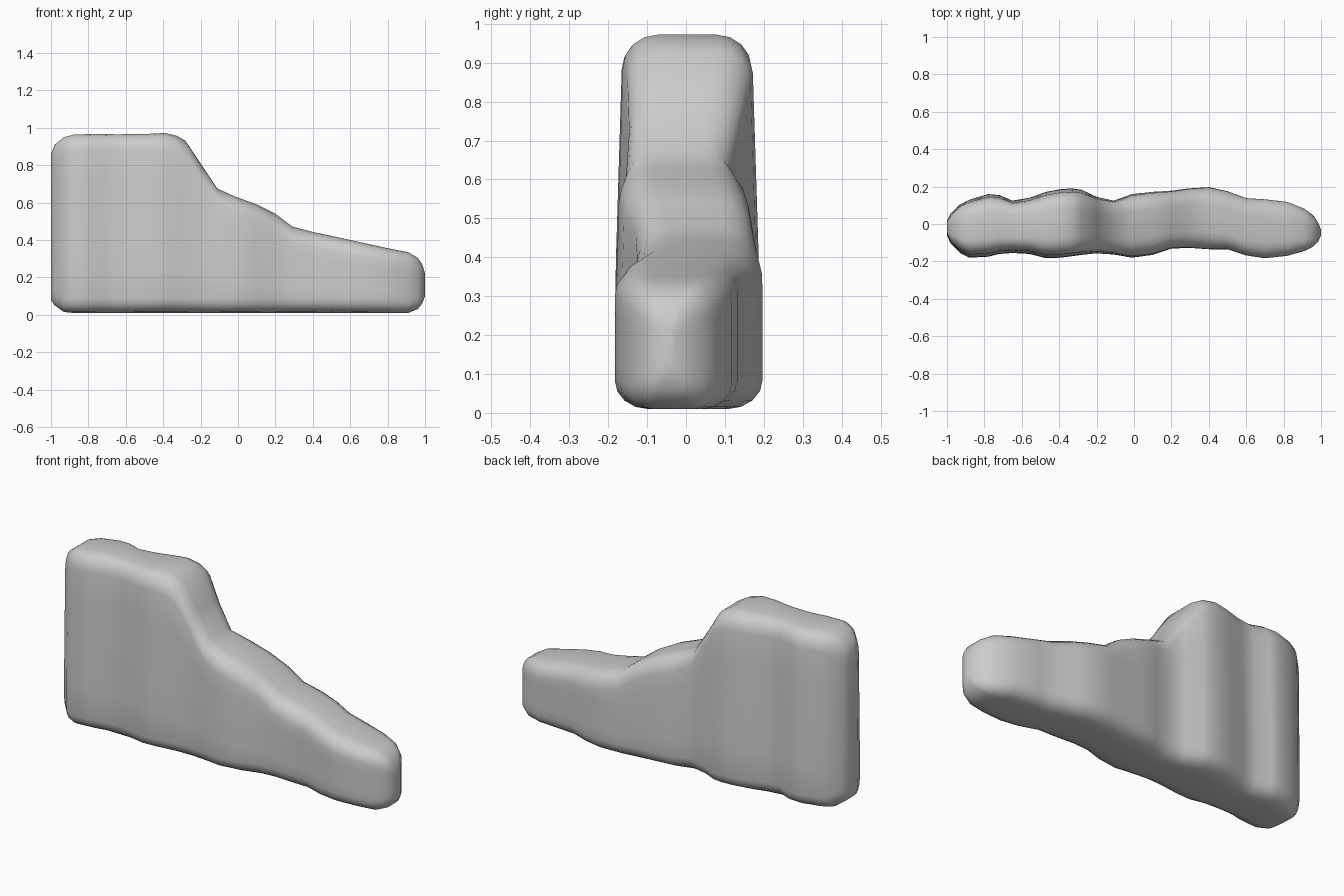
import bpy, bmesh, math

# stations along the wall: x, front y, back y, bottom z, top z
STATIONS = [
    (-1.00, -0.06, 0.02, 0.08, 0.86), (-0.98, -0.105, 0.055, 0.05, 0.91),
    (-0.93, -0.155, 0.105, 0.015, 0.95), (-0.88, -0.18, 0.13, 0.01, 0.963),
    (-0.78, -0.175, 0.16, 0.01, 0.967), (-0.72, -0.16, 0.155, 0.01, 0.967),
    (-0.65, -0.155, 0.125, 0.01, 0.965), (-0.56, -0.16, 0.14, 0.01, 0.966),
    (-0.47, -0.183, 0.172, 0.01, 0.968), (-0.39, -0.18, 0.187, 0.01, 0.972),
    (-0.33, -0.172, 0.19, 0.01, 0.958), (-0.28, -0.165, 0.183, 0.01, 0.93),
    (-0.20, -0.157, 0.145, 0.01, 0.81), (-0.11, -0.163, 0.125, 0.01, 0.675),
    (-0.01, -0.18, 0.16, 0.01, 0.63), (0.10, -0.165, 0.172, 0.01, 0.59),
    (0.20, -0.132, 0.178, 0.01, 0.54), (0.29, -0.127, 0.19, 0.01, 0.472),
    (0.40, -0.135, 0.197, 0.01, 0.443), (0.50, -0.135, 0.175, 0.01, 0.422),
    (0.60, -0.168, 0.138, 0.01, 0.40), (0.70, -0.183, 0.132, 0.01, 0.378),
    (0.82, -0.17, 0.118, 0.01, 0.352), (0.91, -0.145, 0.082, 0.01, 0.335),
    (0.96, -0.12, 0.045, 0.03, 0.305), (0.985, -0.095, 0.005, 0.06, 0.27),
    (1.00, -0.06, -0.03, 0.10, 0.22),
]
SEG = 4   # steps per rounded corner
ROWS = 5  # subdivisions up each side


def section(x, y0, y1, z0, z1):
    """Rounded rectangle across the wall."""
    ry = 0.27 * (y1 - y0)
    rt, rb = min(0.085, 0.2 * (z1 - z0)), min(0.075, 0.2 * (z1 - z0))
    corners = [(y1 - ry, z1 - rt, rt, 0), (y0 + ry, z1 - rt, rt, 1),
               (y0 + ry, z0 + rb, rb, 2), (y1 - ry, z0 + rb, rb, 3)]
    pts = []
    for cy, cz, r, q in corners:
        for i in range(SEG + 1):
            a = (q + i / SEG) * math.pi / 2
            pts.append((x, cy + ry * math.cos(a), cz + r * math.sin(a)))
        if q in (1, 3):
            za, zb = (z1 - rt, z0 + rb) if q == 1 else (z0 + rb, z1 - rt)
            y = y0 if q == 1 else y1
            pts += [(x, y, za + (zb - za) * k / ROWS) for k in range(1, ROWS)]
    return pts


# stepped wall, lofted through the stations
bm = bmesh.new()
rings = [[bm.verts.new(p) for p in section(*s)] for s in STATIONS]
n = len(rings[0])
for a, b in zip(rings, rings[1:]):
    for i in range(n):
        j = (i + 1) % n
        bm.faces.new((a[i], a[j], b[j], b[i]))
bm.faces.new(rings[0])
bm.faces.new(rings[-1][::-1])
# the tall block narrows slightly towards its top
for v in bm.verts:
    v.co.y *= 1 - 0.10 * min(1, max(0, (v.co.z - 0.3) / 0.6))
bmesh.ops.recalc_face_normals(bm, faces=bm.faces)
mesh = bpy.data.meshes.new("stepped_wall")
bm.to_mesh(mesh)
bm.free()
wall = bpy.data.objects.new("stepped_wall", mesh)
bpy.context.collection.objects.link(wall)
for p in mesh.polygons:
    p.use_smooth = True
